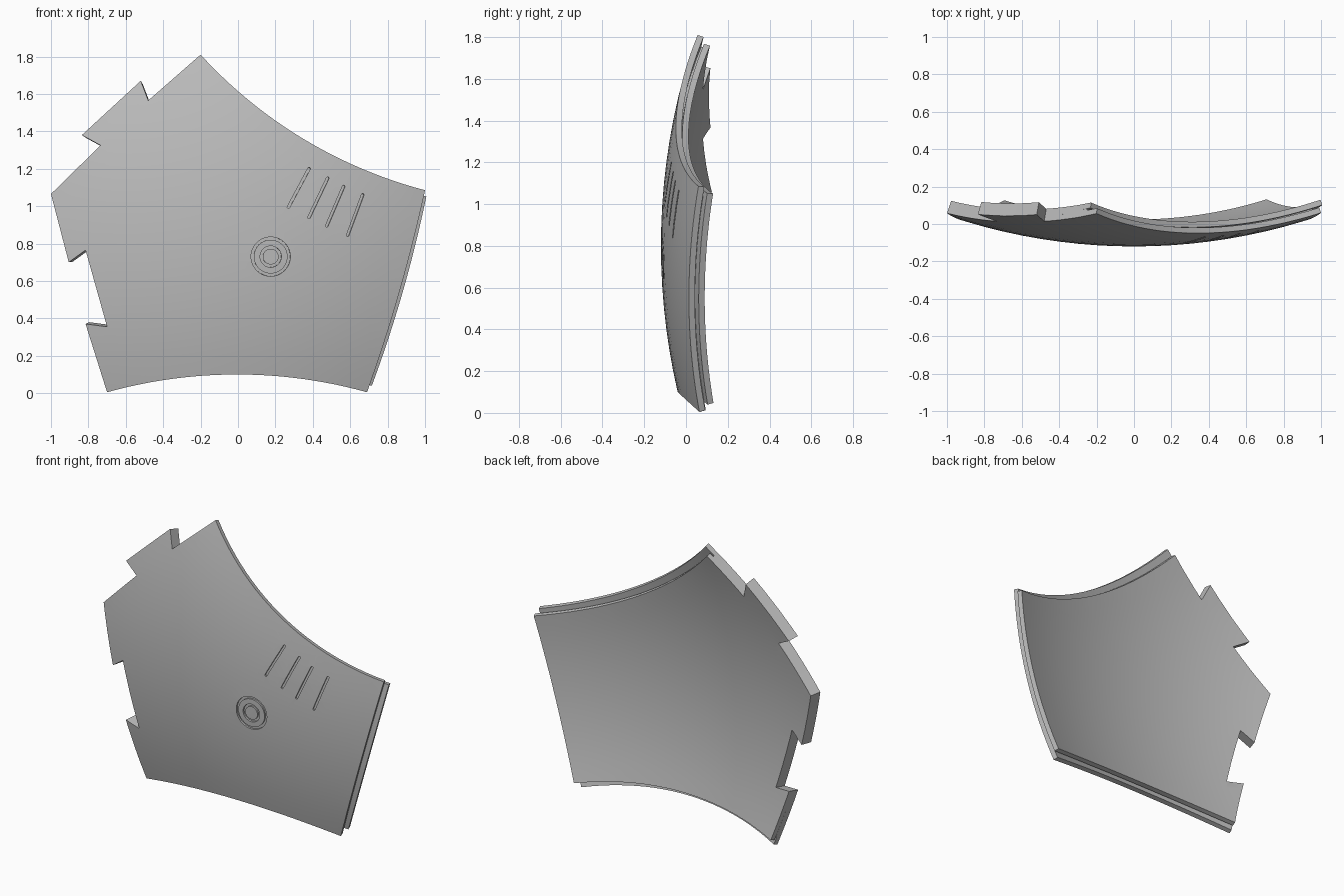
import bpy, bmesh, math
from mathutils import Vector

cube = bpy.data.objects.get("Cube")
if cube:
    bpy.data.objects.remove(cube, do_unlink=True)

R = 3.1                                   # radius of the domed plate
CENTRE = Vector((0, R - 0.12, 0.8))

steel = bpy.data.materials.new("plain grey")
steel.use_nodes = True
steel.diffuse_color = (0.5, 0.5, 0.5, 1)
steel.node_tree.nodes["Principled BSDF"].inputs["Base Color"].default_value = (0.5, 0.5, 0.5, 1)


def arc(a, b, c, n=24):
    """Points on the circle from a through b to c, without the last."""
    (ax, ay), (bx, by), (cx, cy) = a, b, c
    d = 2 * (ax * (by - cy) + bx * (cy - ay) + cx * (ay - by))
    sa, sb, sc = ax * ax + ay * ay, bx * bx + by * by, cx * cx + cy * cy
    ux = (sa * (by - cy) + sb * (cy - ay) + sc * (ay - by)) / d
    uy = (sa * (cx - bx) + sb * (ax - cx) + sc * (bx - ax)) / d
    r = math.hypot(ax - ux, ay - uy)
    t0 = math.atan2(ay - uy, ax - ux)
    turn = math.remainder(math.atan2(cy - uy, cx - ux) - t0, math.tau)
    return [(ux + r * math.cos(t0 + turn * i / n),
             uy + r * math.sin(t0 + turn * i / n)) for i in range(n)]


def dome(p):
    """Wrap flat (x, depth, z) onto the dome."""
    y = CENTRE.y - math.sqrt(R * R - p.x ** 2 - (p.z - CENTRE.z) ** 2)
    on = Vector((p.x, y, p.z))
    return on + (CENTRE - on).normalized() * p.y


def domed_solid(name, polygons, near, far):
    """Thicken flat outlines between two depths and wrap them on the dome."""
    bm = bmesh.new()
    for poly in polygons:
        bm.faces.new([bm.verts.new((x, near, z)) for x, z in poly])
    bmesh.ops.remove_doubles(bm, verts=bm.verts, dist=1e-5)
    for axis, count in ((Vector((1, 0, 0)), 20), (Vector((0, 0, 1)), 18)):
        for i in range(count + 1):
            offset = i * 0.1 - (0.997 if axis.x else -0.003)
            bmesh.ops.bisect_plane(bm, geom=bm.verts[:] + bm.edges[:] + bm.faces[:],
                                   plane_co=axis * offset, plane_no=axis, dist=1e-5)
    grown = bmesh.ops.extrude_face_region(bm, geom=bm.faces[:], use_keep_orig=True)
    for v in grown["geom"]:
        if isinstance(v, bmesh.types.BMVert):
            v.co.y = far
    bmesh.ops.recalc_face_normals(bm, faces=bm.faces)
    for v in bm.verts:
        v.co = dome(v.co)
    bmesh.ops.triangulate(bm, faces=[f for f in bm.faces if len(f.verts) > 4])
    mesh = bpy.data.meshes.new(name)
    bm.to_mesh(mesh)
    bm.free()
    mesh.materials.append(steel)
    obj = bpy.data.objects.new(name, mesh)
    bpy.context.collection.objects.link(obj)
    return obj


# Notched side shared by every layer
notches = [(-0.48, 1.565), (-0.52, 1.67), (-0.835, 1.38), (-0.735, 1.325), (-1, 1.065),
           (-0.905, 0.70), (-0.815, 0.765), (-0.70, 0.355), (-0.815, 0.37)]


def outline(low_left, low_mid, low_right, side, high_right, high_mid, peak):
    return (arc(low_left, low_mid, low_right) + arc(low_right, side, high_right)
            + arc(high_right, high_mid, peak) + [peak] + notches)


# Three layers: the middle one is inset and leaves an edge groove
front = domed_solid("front_plate", [outline(
    (-0.70, 0.005), (0, 0.10), (0.69, 0.005), (0.86, 0.53),
    (1, 1.085), (0.4, 1.33), (-0.2, 1.81))], 0, 0.03)
core = domed_solid("grooved_core", [outline(
    (-0.717, 0.055), (0, 0.14), (0.675, 0.055), (0.83, 0.53),
    (0.965, 1.04), (0.385, 1.27), (-0.255, 1.762))], 0.03, 0.04)
back = domed_solid("back_plate", [outline(
    (-0.71, 0.035), (0, 0.12), (0.725, 0.03), (0.89, 0.53),
    (1.02, 1.055), (0.39, 1.295), (-0.235, 1.78))], 0.04, 0.07)


def ring(radius, width, n=48):
    def at(r, i):
        t = math.tau * (i % n) / n
        return 0.175 + r * math.cos(t), 0.73 + r * math.sin(t)
    return [[at(radius, i), at(radius + width, i), at(radius + width, i + 1), at(radius, i + 1)]
            for i in range(n)]


def slot(x0, z0, x1, z1, r=0.007, n=8):
    t = math.atan2(z1 - z0, x1 - x0)
    ends = ((x1, z1, t - math.pi / 2), (x0, z0, t + math.pi / 2))
    return [(x + r * math.cos(s + math.pi * i / n), z + r * math.sin(s + math.pi * i / n))
            for x, z, s in ends for i in range(n + 1)]


# Engraved rings and slanted slots
slots = [slot(0.27, 0.995, 0.38, 1.2), slot(0.38, 0.94, 0.48, 1.15),
         slot(0.475, 0.895, 0.565, 1.105), slot(0.587, 0.845, 0.667, 1.06)]
cutter = domed_solid("engraving_cutter", slots + ring(0.042, 0.015) + ring(0.09, 0.015),
                     -0.02, 0.012)
cut = front.modifiers.new("engraving", 'BOOLEAN')
cut.operation, cut.solver, cut.object = 'DIFFERENCE', 'EXACT', cutter
bpy.context.view_layer.update()
carved = bpy.data.meshes.new_from_object(
    front.evaluated_get(bpy.context.evaluated_depsgraph_get()))
front.modifiers.clear()
front.data = carved
bpy.data.objects.remove(cutter, do_unlink=True)

# Smooth dome with crisp edges
bpy.ops.object.select_all(action='DESELECT')
for obj in (front, core, back):
    obj.select_set(True)
bpy.context.view_layer.objects.active = front
bpy.ops.object.shade_smooth_by_angle(angle=math.radians(30))
